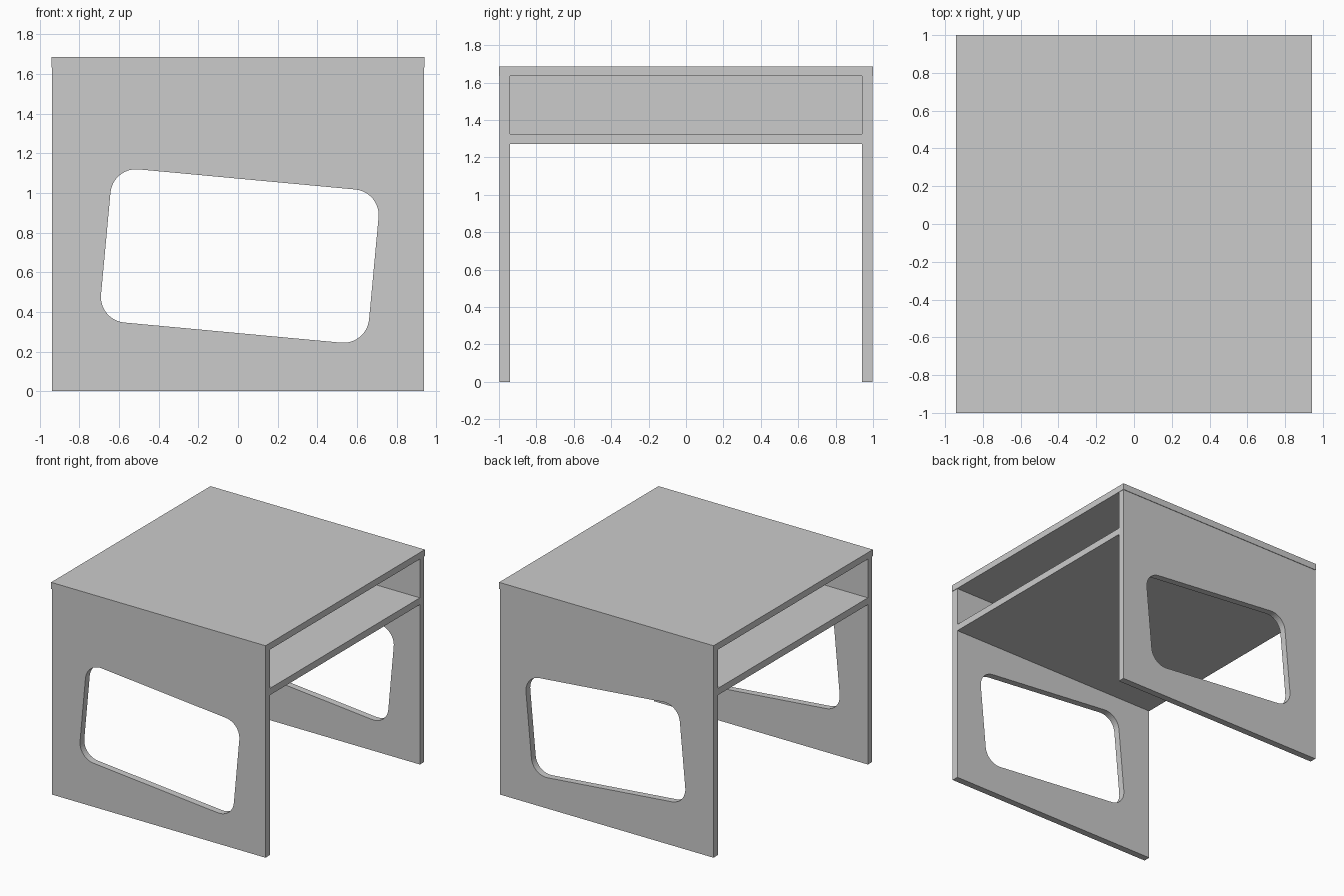
import bpy, bmesh
from math import radians, cos, sin, pi
from mathutils import Vector, Matrix

if "Cube" in bpy.data.objects:
    bpy.data.objects.remove(bpy.data.objects["Cube"])

T = 0.054              # board thickness
HX, HY = 0.939, 0.996  # half depth and half width of the carcass
Z_TOP = 1.634          # underside of the top board
Z_SHELF = 1.27         # underside of the shelf


def add_object(name, bm):
    bmesh.ops.recalc_face_normals(bm, faces=bm.faces)
    mesh = bpy.data.meshes.new(name)
    bm.to_mesh(mesh)
    bm.free()
    ob = bpy.data.objects.new(name, mesh)
    bpy.context.collection.objects.link(ob)
    return ob


def board(name, lo, hi):
    lo, hi = Vector(lo), Vector(hi)
    bm = bmesh.new()
    bmesh.ops.create_cube(bm, size=1, matrix=Matrix.Translation((lo + hi) / 2)
                          @ Matrix.Diagonal((hi - lo).to_4d()))
    return add_object(name, bm)


def rounded_window(cx, cz, half_w, half_h, r, tilt, segs=12):
    """Outline of a tilted rectangle with rounded corners, in x and z."""
    pts = []
    for i, (sx, sz) in enumerate(((1, 1), (-1, 1), (-1, -1), (1, -1))):
        for k in range(segs + 1):
            a = (i + k / segs) * pi / 2
            x = sx * (half_w - r) + r * cos(a)
            z = sz * (half_h - r) + r * sin(a)
            pts.append((cx + x * cos(tilt) - z * sin(tilt),
                        cz + x * sin(tilt) + z * cos(tilt)))
    return pts


def side_panel(name, y0):
    outer = [(-HX, 0), (HX, 0), (HX, Z_TOP), (-HX, Z_TOP)]
    window = rounded_window(0.009, 0.682, 0.679, 0.388, 0.13, radians(-5.3))
    bm = bmesh.new()
    edges = []
    for loop in (outer, window):
        vs = [bm.verts.new((x, y0, z)) for x, z in loop]
        edges += [bm.edges.new((vs[i - 1], vs[i])) for i in range(len(vs))]
    bmesh.ops.triangle_fill(bm, edges=edges, use_beauty=True)
    ext = bmesh.ops.extrude_face_region(bm, geom=bm.faces[:], use_keep_orig=True)
    moved = [g for g in ext["geom"] if isinstance(g, bmesh.types.BMVert)]
    bmesh.ops.translate(bm, verts=moved, vec=(0, T, 0))
    # merge the flat triangles back into large faces
    bmesh.ops.dissolve_limit(bm, angle_limit=radians(1), verts=bm.verts[:], edges=bm.edges[:])
    return add_object(name, bm)


# Side panels with tilted windows
side_panel("front_side_panel", -HY)
side_panel("back_side_panel", HY - T)

# Top board with a slight overhang
board("table_top", (-0.942, -1, Z_TOP), (0.942, 1, 1.686))

# Shelf between the panels, and the divider behind both open compartments
inner = HY - T
board("shelf", (-HX, -inner, Z_SHELF), (HX, inner, Z_SHELF + T))
board("compartment_divider", (-T / 2, -inner, Z_SHELF + T), (T / 2, inner, Z_TOP))
